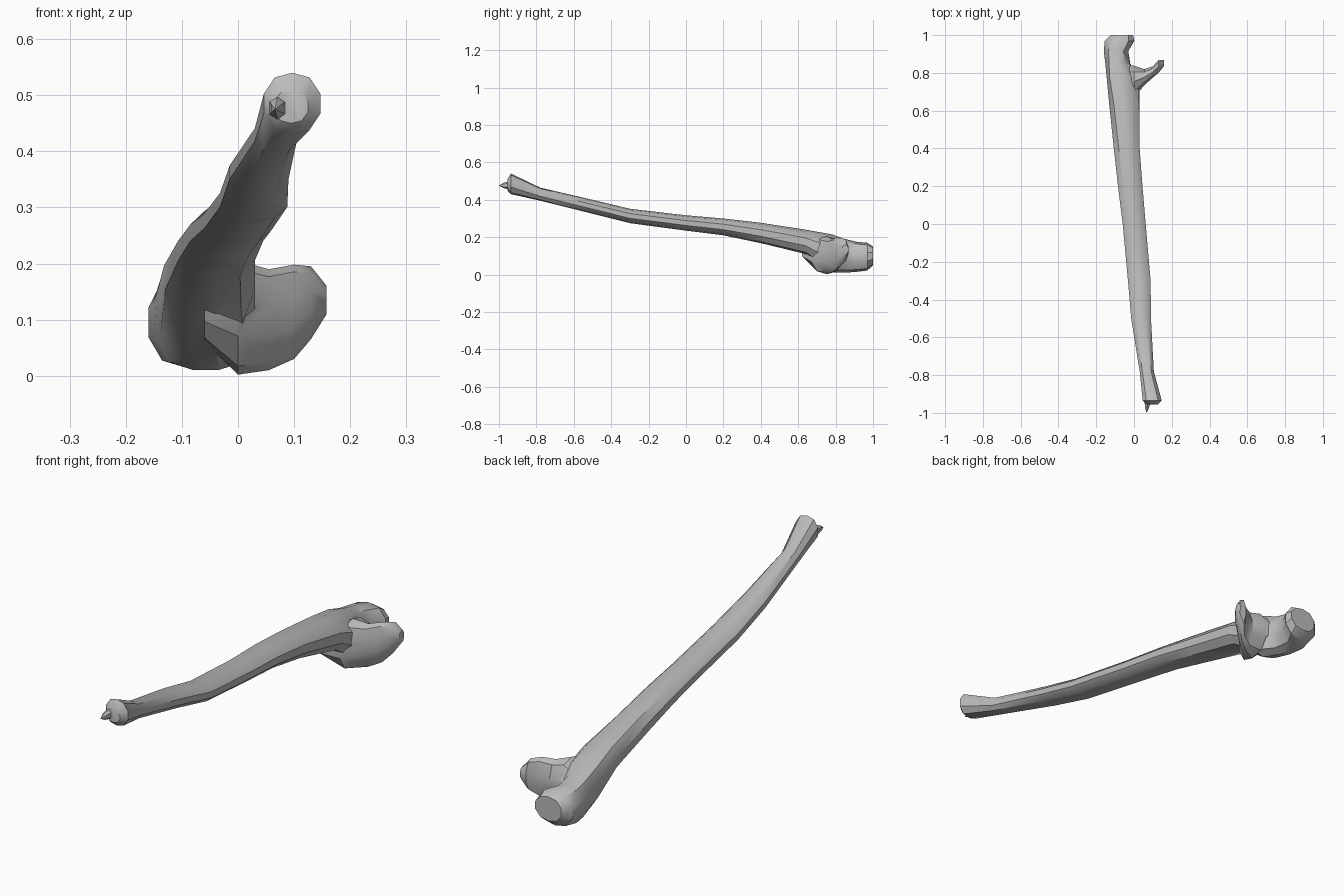
import bpy, bmesh, math
from mathutils import Vector

cube = bpy.data.objects.get("Cube")
if cube:
    bpy.data.objects.remove(cube, do_unlink=True)

bone = bpy.data.materials.new("bone_grey")
bone.use_nodes = True
colour = (0.5, 0.5, 0.5, 1)
bone.diffuse_color = colour
bone.node_tree.nodes["Principled BSDF"].inputs["Base Color"].default_value = colour


def loft(name, sections, place, sides=10, tip=None):
    """Skin oval rings given as (station, u_min, u_max, v_min, v_max, lean)."""
    bm = bmesh.new()
    rings = []
    for s, u0, u1, v0, v1, lean in sections:
        ring = []
        for i in range(sides):
            a = 2 * math.pi * (i + 0.5) / sides
            c, d = math.cos(a), math.sin(a)
            u = (u0 + u1) / 2 + (u1 - u0) / 2 * max(-1, min(1, c * 1.05 - lean * d))
            v = (v0 + v1) / 2 + (v1 - v0) / 2 * max(-1, min(1, d * 1.05))
            ring.append(bm.verts.new(place(s, u, v)))
        rings.append(ring)
    for a, b in zip(rings, rings[1:]):
        for i in range(sides):
            j = (i + 1) % sides
            bm.faces.new((a[i], a[j], b[j], b[i]))
    if tip:
        point = bm.verts.new(tip)
        for i in range(sides):
            bm.faces.new((rings[0][i], rings[0][(i + 1) % sides], point))
    else:
        bm.faces.new(rings[0])
    bm.faces.new(rings[-1])
    bmesh.ops.recalc_face_normals(bm, faces=bm.faces)
    mesh = bpy.data.meshes.new(name)
    bm.to_mesh(mesh)
    bm.free()
    mesh.materials.append(bone)
    obj = bpy.data.objects.new(name, mesh)
    bpy.context.collection.objects.link(obj)
    return obj


def along_y(s, u, v):
    return Vector((u, s, v))


def along_x(s, u, v):
    return Vector((s, u, v))


# Shaft from the small head to the rounded elbow end
shaft = loft("forearm_bone", [
    (-0.955, 0.065, 0.125, 0.45, 0.51, 0),
    (-0.935, 0.046, 0.147, 0.43, 0.54, 0),
    (-0.78, 0.03, 0.105, 0.395, 0.465, 0),
    (-0.50, -0.015, 0.09, 0.325, 0.40, 0),
    (-0.30, -0.032, 0.088, 0.275, 0.352, 0),
    (0.00, -0.06, 0.062, 0.235, 0.317, 0),
    (0.20, -0.085, 0.045, 0.21, 0.30, 0),
    (0.40, -0.107, 0.03, 0.168, 0.277, 0),
    (0.64, -0.132, 0.03, 0.11, 0.24, 0.1),
    (0.78, -0.145, 0.03, 0.01, 0.215, 0.25),
    (0.85, -0.152, -0.02, 0.01, 0.19, 0.1),
    (0.915, -0.16, -0.03, 0.015, 0.175, 0),
    (0.97, -0.155, 0.002, 0.022, 0.17, 0),
    (1.00, -0.125, -0.005, 0.05, 0.15, 0),
], along_y)

# Pointed spur on the small head
spur = loft("head_spur", [
    (-0.975, 0.058, 0.08, 0.462, 0.492, 0),
    (-0.90, 0.05, 0.10, 0.445, 0.51, 0),
], along_y, sides=6, tip=(0.066, -1.0, 0.475))

# Hooked lip beside the elbow notch
lip = loft("elbow_lip", [
    (-0.06, 0.62, 0.85, 0.06, 0.17, 0),
    (0.00, 0.67, 0.838, 0.002, 0.205, 0),
    (0.055, 0.735, 0.82, 0.01, 0.19, 0),
    (0.10, 0.775, 0.835, 0.03, 0.198, 0),
    (0.13, 0.80, 0.868, 0.065, 0.195, 0),
    (0.158, 0.835, 0.868, 0.11, 0.16, 0),
], along_x)

# Fuse the parts into one surface
bpy.ops.object.select_all(action="DESELECT")
bpy.context.view_layer.objects.active = shaft
shaft.select_set(True)
for part in (spur, lip):
    mod = shaft.modifiers.new("fuse", "BOOLEAN")
    mod.operation = "UNION"
    mod.solver = "EXACT"
    mod.object = part
    bpy.ops.object.modifier_apply(modifier=mod.name)
    bpy.data.objects.remove(part, do_unlink=True)
bpy.ops.object.shade_smooth_by_angle(angle=math.radians(35))
